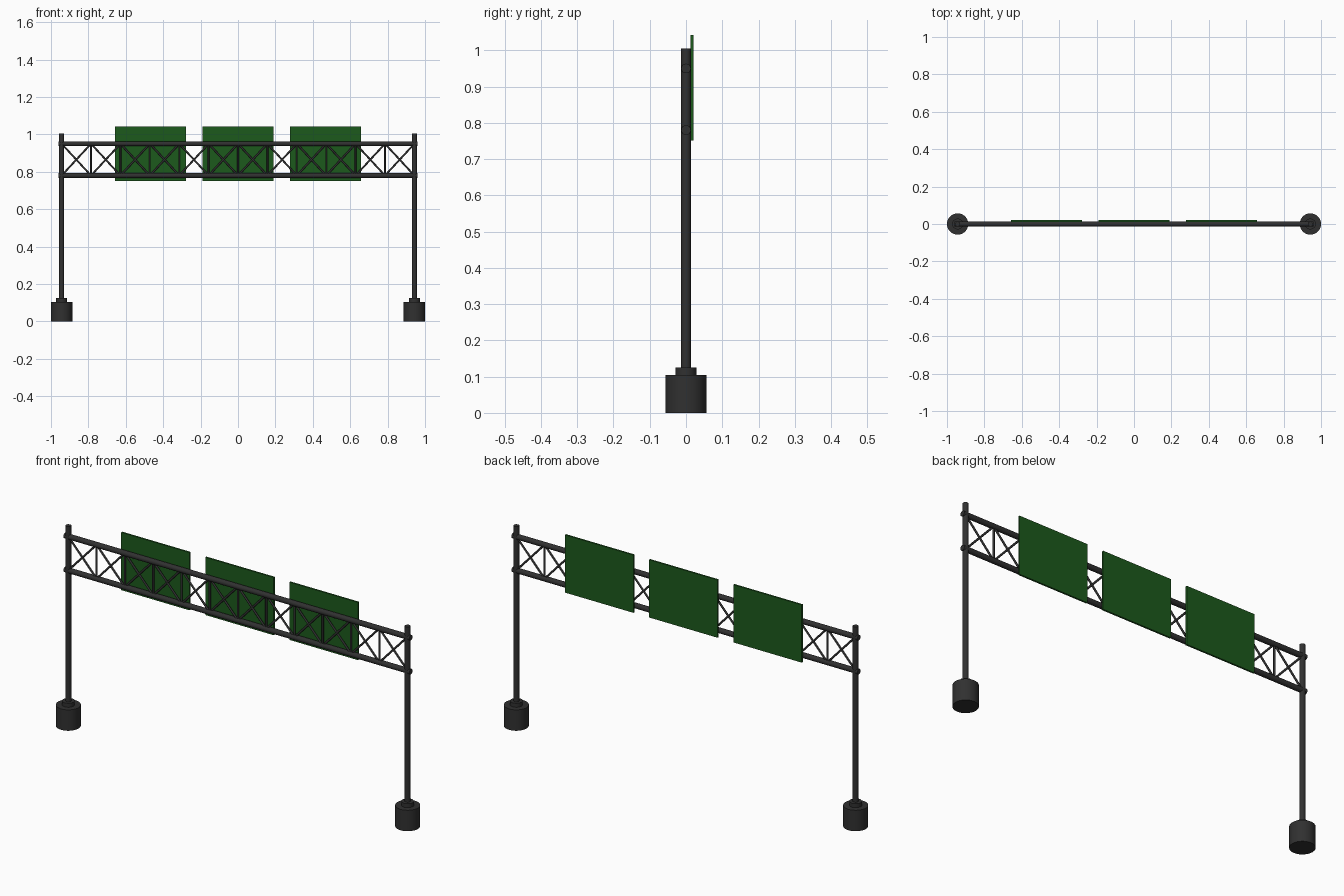
import bpy, math
from mathutils import Vector

if "Cube" in bpy.data.objects:
    bpy.data.objects.remove(bpy.data.objects["Cube"])

def material(name, color):
    m = bpy.data.materials.new(name)
    m.diffuse_color = color
    m.use_nodes = True
    m.node_tree.nodes["Principled BSDF"].inputs["Base Color"].default_value = m.diffuse_color
    return m

STEEL = material("dark_steel", (0.03, 0.03, 0.03, 1))
GREEN = material("sign_green", (0.012, 0.1, 0.012, 1))

def rod(name, a, b, r, sides=24):
    a, b = Vector(a), Vector(b)
    d = b - a
    bpy.ops.mesh.primitive_cylinder_add(vertices=sides, radius=r, depth=d.length, location=(a + b) / 2)
    o = bpy.context.object
    o.name = name
    o.rotation_euler = d.to_track_quat('Z', 'Y').to_euler()
    o.data.materials.append(STEEL)
    bpy.ops.object.shade_smooth_by_angle(angle=math.radians(35))
    return o

POST_X, LOW, HIGH = 0.943, 0.78, 0.95

# Footings, collars and posts
for side, s in (("left", -1), ("right", 1)):
    x = s * POST_X
    rod(side + "_footing", (x, 0, 0), (x, 0, 0.105), 0.057, 32)
    rod(side + "_collar", (x, 0, 0.105), (x, 0, 0.125), 0.029, 32)
    rod(side + "_post", (x, 0, 0.125), (x, 0, 1.005), 0.0135)

# Horizontal truss chords
for name, z in (("lower_chord", LOW), ("upper_chord", HIGH)):
    rod(name, (-0.961, 0, z), (0.961, 0, z), 0.0132)

# Truss web: uprights and crossed braces in twelve bays
BAYS = 12
step = 2 * POST_X / BAYS
for i in range(BAYS):
    x0 = -POST_X + i * step
    x1 = x0 + step
    if i:
        rod("truss_upright", (x0, 0, LOW), (x0, 0, HIGH), 0.005, 12)
    rod("brace_rising", (x0, 0, LOW), (x1, 0, HIGH), 0.005, 12)
    rod("brace_falling", (x0, 0, HIGH), (x1, 0, LOW), 0.005, 12)

# Sign panels on the back of the truss
for name, x in (("left", -0.468), ("middle", 0), ("right", 0.468)):
    bpy.ops.mesh.primitive_cube_add(size=1, location=(x, 0.0165, 0.897))
    o = bpy.context.object
    o.name = name + "_sign_panel"
    o.scale = (0.38, 0.009, 0.29)
    o.data.materials.append(GREEN)
